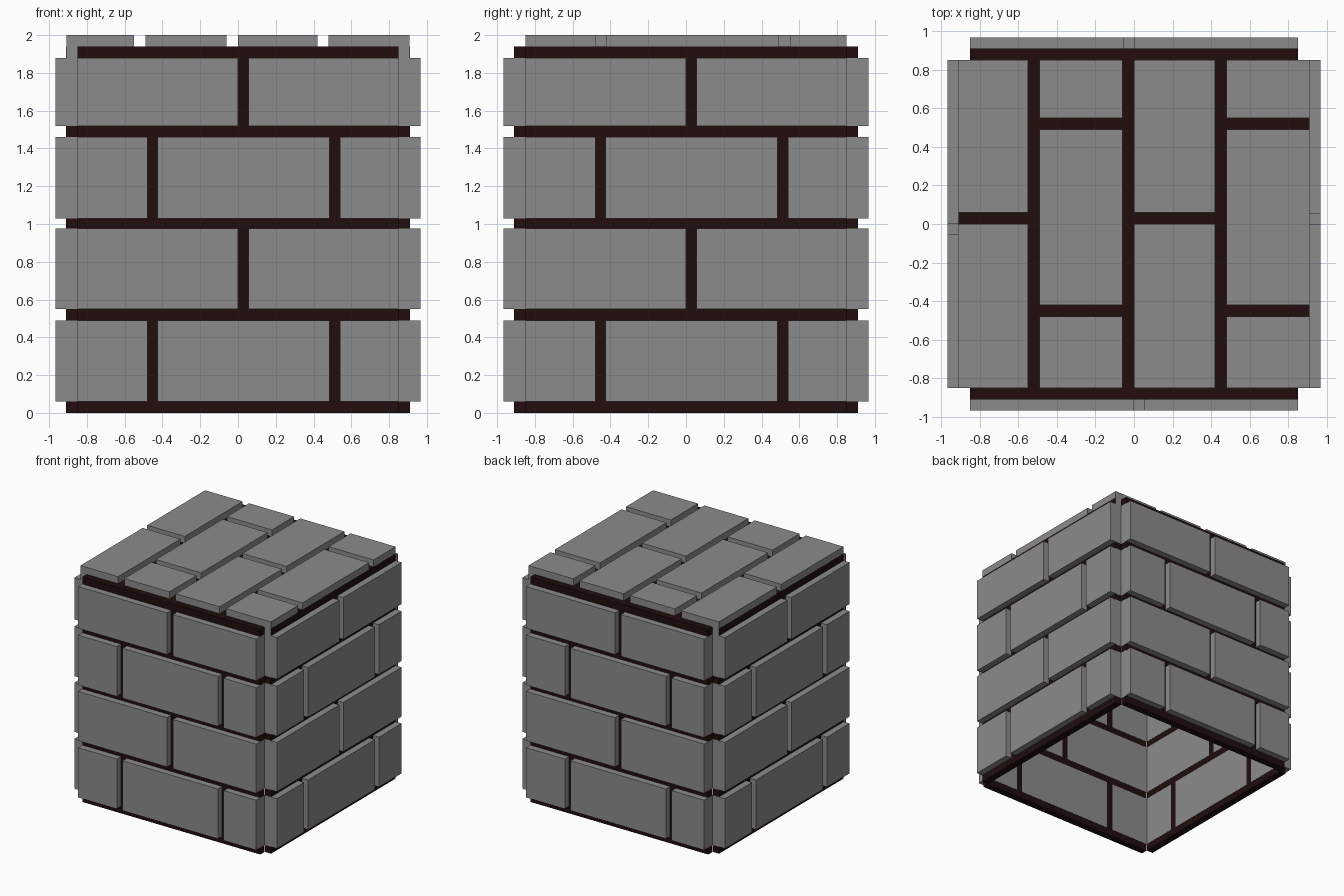
import bpy, bmesh, math
from mathutils import Matrix, Vector

if "Cube" in bpy.data.objects:
    bpy.data.objects.remove(bpy.data.objects["Cube"], do_unlink=True)


def material(name, rgb):
    m = bpy.data.materials.new(name)
    m.use_nodes = True
    m.diffuse_color = (*rgb, 1)
    bsdf = m.node_tree.nodes["Principled BSDF"]
    bsdf.inputs["Base Color"].default_value = (*rgb, 1)
    bsdf.inputs["Roughness"].default_value = 0.9
    return m


STONE = material("grey stone", (0.26, 0.26, 0.26))
MORTAR = material("dark mortar", (0.015, 0.004, 0.004))


def boxes(name, spans, mat, turn=0.0):
    """One flat-shaded object made of boxes given as (x0, x1, y0, y1, z0, z1)."""
    bm = bmesh.new()
    for x0, x1, y0, y1, z0, z1 in spans:
        centre = Vector(((x0 + x1) / 2, (y0 + y1) / 2, (z0 + z1) / 2))
        size = Matrix.Diagonal((x1 - x0, y1 - y0, z1 - z0, 1))
        bmesh.ops.create_cube(bm, size=1, matrix=Matrix.Translation(centre) @ size)
    bm.transform(Matrix.Rotation(turn, 4, "Z"))
    mesh = bpy.data.meshes.new(name)
    bm.to_mesh(mesh)
    bm.free()
    mesh.materials.append(mat)
    obj = bpy.data.objects.new(name, mesh)
    bpy.context.collection.objects.link(obj)
    return obj


INNER, JOINT, FACE = 0.85, 0.91, 0.967   # wall inside, mortar face, brick face
LIFT = 0.001                             # keeps brick and mortar faces apart

# Brick spans along a course: alternating layouts
THIRDS = [(-INNER, -0.48), (-0.425, 0.485), (0.54, INNER)]
HALVES = [(-INNER, 0.0), (0.055, INNER)]
COURSES = [(0.06, 0.49), (0.55, 0.975), (1.03, 1.46), (1.52, 1.88)]

# Four hollow walls, each the front wall turned about z
wall_bricks = [(a, b, -FACE, -INNER + LIFT, z0, z1)
               for i, (z0, z1) in enumerate(COURSES)
               for a, b in (HALVES if i % 2 else THIRDS)]
wall_mortar = [(-INNER + LIFT, INNER - LIFT, -JOINT, -INNER, 0, 1.94)]
for i, side in enumerate(("front", "right", "back", "left")):
    boxes(side + "_wall_bricks", wall_bricks, STONE, i * math.pi / 2)
    boxes(side + "_wall_mortar", wall_mortar, MORTAR, i * math.pi / 2)

# Roof: four columns of bricks set in a mortar slab, open underneath
COLUMNS = [(-JOINT + LIFT, -0.55), (-0.49, -0.06), (0.0, 0.42), (0.48, JOINT - LIFT)]
ROOF_HALVES = [(-INNER, 0.0), (0.06, INNER)]
ROOF_THIRDS = [(-INNER, -0.48), (-0.42, 0.49), (0.55, INNER)]
roof_bricks = [(x0, x1, a, b, 1.88 - LIFT, 2.0)
               for i, (x0, x1) in enumerate(COLUMNS)
               for a, b in (ROOF_THIRDS if i % 2 else ROOF_HALVES)]
boxes("roof_bricks", roof_bricks, STONE)
boxes("roof_mortar", [(-INNER, INNER, -INNER, INNER, 1.88, 1.94)], MORTAR)
